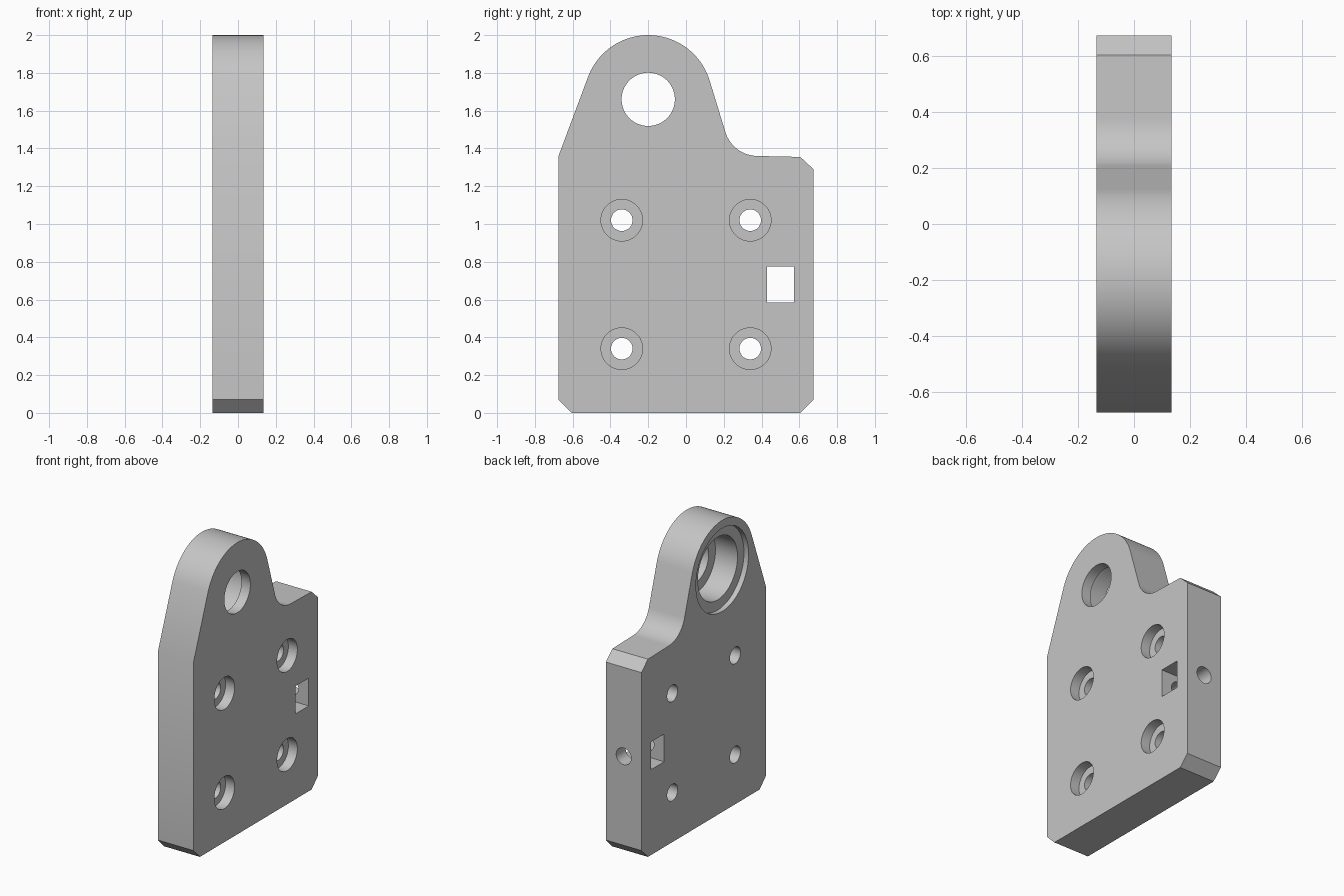
import bpy, bmesh, math
from mathutils import Vector, Matrix

if "Cube" in bpy.data.objects:
    bpy.data.objects.remove(bpy.data.objects["Cube"])

HALF = 0.135                      # half the plate thickness
EYE = Vector((-0.2, 1.66))        # centre of the bearing eye (y, z)
EYE_R, FILLET_R, SHOULDER = 0.34, 0.18, 1.36

grey = bpy.data.materials.new("plain grey")
grey.diffuse_color = (0.56, 0.56, 0.56, 1)
grey.use_nodes = True
grey.node_tree.nodes["Principled BSDF"].inputs["Base Color"].default_value = grey.diffuse_color


def make_object(name, bm):
    bmesh.ops.recalc_face_normals(bm, faces=bm.faces)
    mesh = bpy.data.meshes.new(name)
    bm.to_mesh(mesh)
    bm.free()
    mesh.materials.append(grey)
    ob = bpy.data.objects.new(name, mesh)
    bpy.context.collection.objects.link(ob)
    return ob


def arc(centre, r, a0, a1, n):
    angles = [math.radians(a0 + (a1 - a0) * i / n) for i in range(n + 1)]
    return [(centre[0] + r * math.cos(a), centre[1] + r * math.sin(a)) for a in angles]


def cylinder(axis, start, end, r, centre, seg=64):
    """Round cutter along x (centre = y, z) or along y (centre = x, z)."""
    bm = bmesh.new()
    mid = (start + end) / 2
    if axis == 'X':
        m = Matrix.Translation((mid, *centre)) @ Matrix.Rotation(math.pi / 2, 4, 'Y')
    else:
        m = Matrix.Translation((centre[0], mid, centre[1])) @ Matrix.Rotation(math.pi / 2, 4, 'X')
    bmesh.ops.create_cone(bm, cap_ends=True, segments=seg, radius1=r, radius2=r,
                          depth=end - start, matrix=m)
    return make_object("cutter", bm)


def box(centre, size):
    bm = bmesh.new()
    bmesh.ops.create_cube(bm, size=1, matrix=Matrix.Translation(centre) @ Matrix.Diagonal((*size, 1)))
    return make_object("cutter", bm)


# Plate outline: chamfered rectangle, filleted shoulder, round eye
lean = 17                         # tilt of the right flank in degrees
n = Vector((math.cos(math.radians(lean)), math.sin(math.radians(lean))))
fz = SHOULDER + FILLET_R
fy = (n.dot(EYE) + EYE_R + FILLET_R - n.y * fz) / n.x
outline = [(-0.675, 0.07), (-0.605, 0), (0.605, 0), (0.675, 0.07), (0.675, 1.29), (0.605, 1.355)]
outline += arc((fy, fz), FILLET_R, 270, 180 + lean, 20)
outline += arc(EYE, EYE_R, lean, 159.5, 48)
outline += [(-0.675, SHOULDER)]

bm = bmesh.new()
face = bm.faces.new([bm.verts.new((-HALF, y, z)) for y, z in outline])
out = bmesh.ops.extrude_face_region(bm, geom=[face])
bmesh.ops.translate(bm, vec=(2 * HALF, 0, 0),
                    verts=[v for v in out["geom"] if isinstance(v, bmesh.types.BMVert)])
plate = make_object("mounting_plate", bm)

# Bearing eye: through hole, deep bore and shallow recess on the -x side
cutters = [cylinder('X', -0.3, 0.3, 0.141, EYE, 96),
           cylinder('X', -0.31, 0.067, 0.215, EYE, 96),
           cylinder('X', -0.32, -0.1, 0.285, EYE, 96)]

# Four bolt holes counterbored from the +x side
for y in (-0.34, 0.34):
    for z in (0.34, 1.02):
        cutters.append(cylinder('X', -0.3, 0.3, 0.057, (y, z), 48))
        cutters.append(cylinder('X', 0.067, 0.31, 0.11, (y, z), 48))

# Nut slot and the blind screw hole crossing it from the +y edge
cutters.append(box((0, 0.501, 0.68), (0.6, 0.144, 0.19)))
cutters.append(cylinder('Y', 0.27, 0.8, 0.057, (0, 0.68), 48))

bpy.context.view_layer.objects.active = plate
plate.select_set(True)
for cutter in cutters:
    mod = plate.modifiers.new("cut", 'BOOLEAN')
    mod.operation = 'DIFFERENCE'
    mod.solver = 'EXACT'
    mod.object = cutter
    bpy.ops.object.modifier_apply(modifier=mod.name)
    bpy.data.objects.remove(cutter)

bpy.ops.object.shade_smooth_by_angle(angle=math.radians(30))
